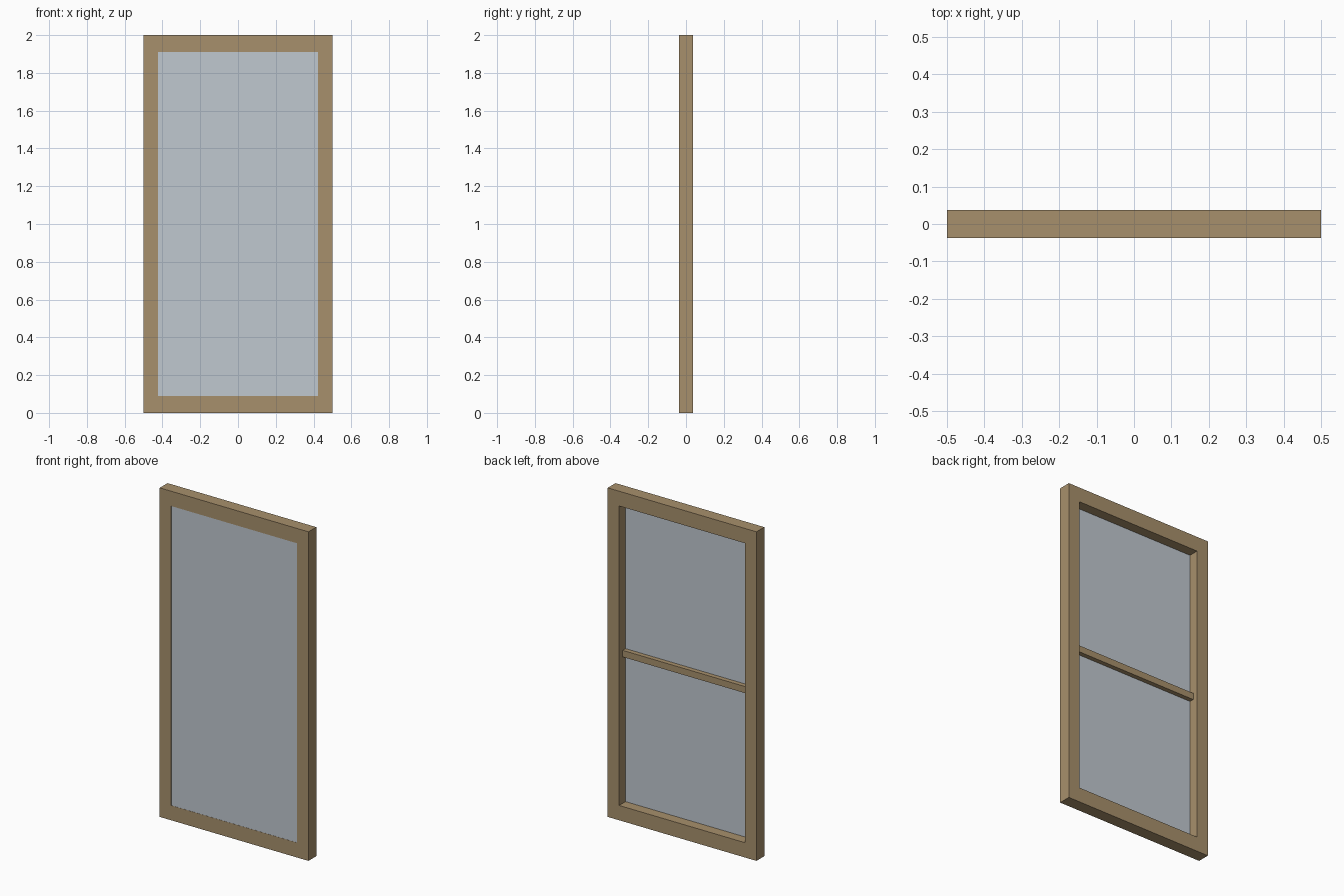
import bpy, bmesh

if "Cube" in bpy.data.objects:
    bpy.data.objects.remove(bpy.data.objects["Cube"])

W, H, D = 0.5, 2.0, 0.0375      # half width, height, half depth
IW, Z0, Z1 = 0.423, 0.09, 1.91  # opening half width, bottom, top


def material(name, color):
    m = bpy.data.materials.new(name)
    m.diffuse_color = (*color, 1)
    m.use_nodes = True
    m.node_tree.nodes["Principled BSDF"].inputs["Base Color"].default_value = m.diffuse_color
    return m


def finish(name, bm, mat):
    bmesh.ops.recalc_face_normals(bm, faces=bm.faces)
    me = bpy.data.meshes.new(name)
    bm.to_mesh(me)
    bm.free()
    me.materials.append(mat)
    ob = bpy.data.objects.new(name, me)
    bpy.context.collection.objects.link(ob)
    return ob


def box(name, lo, hi, mat):
    bm = bmesh.new()
    bmesh.ops.create_cube(bm, size=1)
    for v in bm.verts:
        v.co = [(a + b) / 2 + c * (b - a) for a, b, c in zip(lo, hi, v.co)]
    return finish(name, bm, mat)


wood = material("wood", (0.39, 0.28, 0.15))
glass = material("glass", (0.53, 0.58, 0.63))

# Frame: a mitred rectangular ring extruded through the depth
bm = bmesh.new()


def rect(w, z0, z1):
    return [bm.verts.new((x, -D, z)) for x, z in ((-w, z0), (w, z0), (w, z1), (-w, z1))]


outer, inner = rect(W, 0, H), rect(IW, Z0, Z1)
faces = []
for i in range(4):
    j = (i + 1) % 4
    faces.append(bm.faces.new((outer[i], outer[j], inner[j], inner[i])))
ext = bmesh.ops.extrude_face_region(bm, geom=faces, use_keep_orig=True)
for v in ext["geom"]:
    if isinstance(v, bmesh.types.BMVert):
        v.co.y = D
finish("frame", bm, wood)

# Pane almost flush with the front of the frame
box("glass_pane", (-IW, -D + 0.001, Z0), (IW, -0.024, Z1), glass)

# Middle bar behind the pane
box("middle_bar", (-IW, -0.024, 0.98), (IW, 0.004, 1.02), wood)
